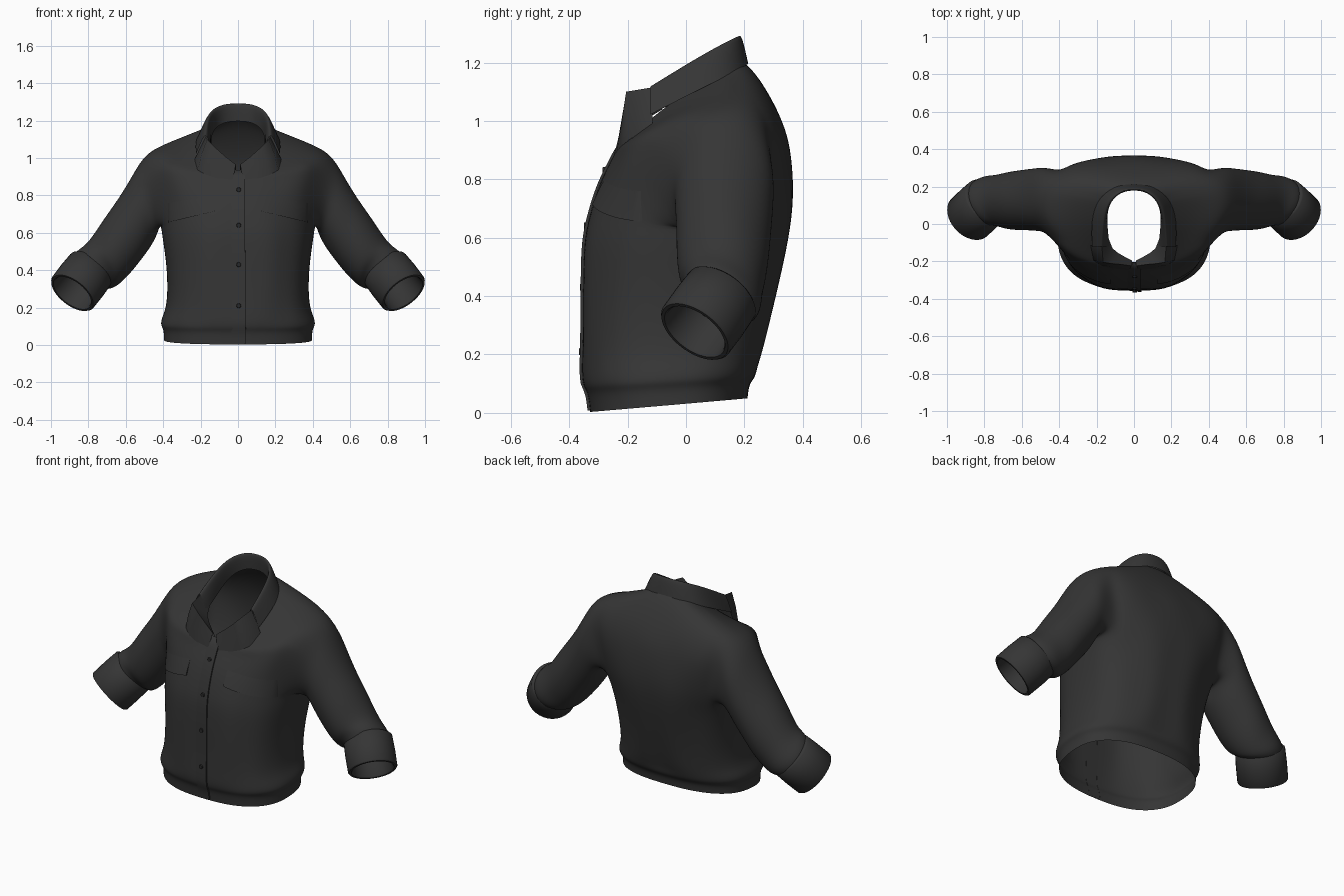
import bpy, bmesh, math
from mathutils import Vector, noise
from mathutils.bvhtree import BVHTree

if "Cube" in bpy.data.objects:
    bpy.data.objects.remove(bpy.data.objects["Cube"])


def material(name, value):
    m = bpy.data.materials.new(name)
    m.diffuse_color = (value, value, value, 1)
    m.use_nodes = True
    m.node_tree.nodes["Principled BSDF"].inputs["Base Color"].default_value = m.diffuse_color
    return m


CLOTH = material("charcoal cloth", 0.036)
BUTTON = material("dark button", 0.022)


def finish(name, bm, mat=CLOTH, mirror=False, subsurf=0):
    bmesh.ops.recalc_face_normals(bm, faces=bm.faces)
    me = bpy.data.meshes.new(name)
    bm.to_mesh(me)
    bm.free()
    me.materials.append(mat)
    ob = bpy.data.objects.new(name, me)
    bpy.context.collection.objects.link(ob)
    for p in me.polygons:
        p.use_smooth = True
    if mirror:
        mod = ob.modifiers.new("mirror", 'MIRROR')
        mod.merge_threshold = 0.002
    if subsurf:
        mod = ob.modifiers.new("smooth", 'SUBSURF')
        mod.levels = mod.render_levels = subsurf
        mod.boundary_smooth = 'PRESERVE_CORNERS'
    return ob


def sharpen(ob, degrees):
    bpy.ops.object.select_all(action='DESELECT')
    bpy.context.view_layer.objects.active = ob
    ob.select_set(True)
    bpy.ops.object.shade_smooth_by_angle(angle=math.radians(degrees))


def face_front(ob):
    if sum(p.normal.y * p.area for p in ob.data.polygons) > 0:
        ob.data.flip_normals()
    return ob


def skin(bm, rows, closed=False):
    """Quads between neighbouring rows of vertices."""
    for a, b in zip(rows, rows[1:]):
        n = len(a)
        for i in range(n if closed else n - 1):
            j = (i + 1) % n
            bm.faces.new((a[i], a[j], b[j], b[i]))


def sheet(name, rows, **kw):
    bm = bmesh.new()
    skin(bm, [[bm.verts.new(p) for p in r] for r in rows])
    return finish(name, bm, **kw)


# Torso rings: half width, front y, back y, centre y, z at front, side, back
TORSO = [
    (.398, -.330, .212, -.05, .003, .027, .050),
    (.398, -.337, .217, -.05, .070, .085, .100),
    (.416, -.353, .240, -.05, .088, .105, .122),
    (.410, -.356, .245, -.04, .130, .145, .160),
    (.384, -.358, .260, -.03, .200, .200, .210),
    (.377, -.361, .287, -.02, .320, .320, .320),
    (.387, -.361, .322, .00, .460, .460, .460),
    (.405, -.356, .347, .03, .590, .570, .580),
    (.415, -.337, .361, .07, .670, .660, .680),
    (.430, -.312, .366, .10, .750, .755, .770),
    (.455, -.282, .362, .12, .820, .855, .860),
    (.475, -.254, .347, .13, .870, .955, .950),
    (.460, -.240, .313, .13, .900, 1.048, 1.040),
    (.330, -.228, .268, .13, .915, 1.098, 1.120),
    (.215, -.217, .232, .12, .925, 1.138, 1.170),
    (.165, -.206, .200, .10, .935, 1.150, 1.200),
]
# Sleeve rings: outer x z, inner x z, centre y, half depth, twist towards cuff
SLEEVE = [
    (.518, 1.000, .434, .600, .135, .177, 0),
    (.570, .905, .467, .530, .130, .173, .0),
    (.636, .785, .525, .440, .124, .160, .2),
    (.714, .675, .580, .375, .122, .150, .4),
    (.780, .582, .630, .332, .120, .143, .6),
    (.828, .532, .665, .308, .122, .140, .8),
    (.878, .495, .685, .312, .118, .126, 1),
    (.900, .440, .730, .310, .100, .108, 1),
]
SIDE, REACH, LOW, HIGH = 8, 3, 8, 12  # armhole position in the torso grid


def folds(p, amount):
    return amount * noise.noise(Vector((p.x * 7, p.y * 4, p.z * 2.5 + 3)))


def torso_point(r, col):
    hx, yf, yb, c, zf, zs, zb = TORSO[r]
    a = math.radians(-90 + col * 180 / 16)
    s, co = math.sin(a), max(0, math.cos(a))
    half = (yb - c) if s > 0 else (c - yf)
    slope = .8 if r < 4 else 2 if r < 12 else 1.4 if r == 12 else 1
    z = zs + ((zb if s > 0 else zf) - zs) * abs(s) ** slope
    x = 0 if col in (0, 16) else hx * co ** .8
    power = .66 if s > 0 and 8 <= r <= 12 else .8
    p = Vector((x, c + math.copysign(abs(s) ** power, s) * half, z))
    if .13 < p.z < 1.0 and r < 12:
        p.y += folds(p, .02) * s
    return p


# Torso and sleeve as one cloth surface, mirrored
bm = bmesh.new()
grid = [[bm.verts.new(torso_point(r, c)) for c in range(17)] for r in range(len(TORSO))]
for r in range(len(grid) - 1):
    for c in range(16):
        if LOW <= r < HIGH and SIDE - REACH <= c < SIDE + REACH:
            continue
        bm.faces.new((grid[r][c], grid[r][c + 1], grid[r + 1][c + 1], grid[r + 1][c]))
first, last = SIDE - REACH, SIDE + REACH
loop = [grid[LOW][c] for c in range(first, last)]
loop += [grid[r][last] for r in range(LOW, HIGH)]
loop += [grid[HIGH][c] for c in range(last, first, -1)]
loop += [grid[r][first] for r in range(HIGH, LOW, -1)]
rings = [loop]
for k, (ox, oz, ix, iz, yc, yr, t) in enumerate(SLEEVE):
    mid = Vector(((ox + ix) / 2, yc, (oz + iz) / 2))
    up = Vector(((ox - ix) / 2, 0, (oz - iz) / 2))
    side = Vector((.35 * t, 1, -.45 * t)) * yr
    ring = []
    for i in range(len(loop)):
        a = math.radians(-90 + (i - REACH) * 360 / len(loop))
        p = mid + up * math.sin(a) + side * math.cos(a)
        if k < 6:
            p += (p - mid) * folds(p, .10)
        ring.append(bm.verts.new(p))
    rings.append(ring)
skin(bm, rings, closed=True)
shirt = finish("shirt_body_and_sleeves", bm, mirror=True, subsurf=2)

# Rolled cuffs
AXIS = Vector((.53, -.50, -.68)).normalized()
END = Vector((.886, .03, .278))
U = Vector((.80, 0, .62)).normalized()
V = AXIS.cross(U).normalized()
PROFILE = [(-.19, .112), (-.19, .128), (-.182, .136), (-.10, .139), (-.008, .138),
           (0, .132), (0, .120), (-.008, .114), (-.17, .106)]
bm = bmesh.new()
rings = []
for d, rad in PROFILE:
    rings.append([bm.verts.new(END + AXIS * d + rad * (
        U * math.cos(i * math.tau / 36) + V * math.sin(i * math.tau / 36))) for i in range(36)])
skin(bm, rings, closed=True)
sharpen(finish("rolled_cuffs", bm, mirror=True), 50)

# Folded collar: inner stand, fold, outer fall
stand = [(0, .188, 1.20), (.09, .168, 1.19), (.140, .10, 1.14), (.145, 0, 1.07), (.130, -.12, 1.03)]
fold_in = [(0, .180, 1.295), (.072, .168, 1.29), (.13, .112, 1.262), (.155, .025, 1.212), (.165, -.12, 1.12)]
fold_out = [(0, .195, 1.30), (.085, .182, 1.296), (.146, .122, 1.268), (.172, .03, 1.218), (.182, -.122, 1.125)]
fall = [(0, .218, 1.20), (.112, .203, 1.188), (.195, .135, 1.152), (.230, .02, 1.095), (.224, -.122, 1.022)]
sheet("collar", [stand, fold_in, fold_out, fall], mirror=True, subsurf=2)

# Open lapels: facing inside the neck, turned edge, and front running down to the chest
inner = [(.135, -.08, 1.04), (.115, -.13, 1.01), (.085, -.155, .985), (.05, -.175, .955), (.010, -.195, .92)]
edge = [(.172, -.115, 1.115), (.165, -.205, 1.10), (.12, -.212, 1.055), (.07, -.216, 1.01), (.012, -.224, .965)]
middle = [(.205, -.115, 1.05), (.195, -.200, 1.02), (.15, -.222, .985), (.095, -.231, .945), (.02, -.237, .92)]
outer = [(.235, -.115, .985), (.215, -.195, .935), (.17, -.225, .91), (.11, -.238, .89), (.03, -.248, .875)]
sharpen(sheet("lapel_facings", [inner, edge], mirror=True), 60)
sharpen(face_front(sheet("lapel_fronts", [edge, middle, outer], mirror=True)), 80)

# Surface lookup on the finished cloth for applied details
bpy.context.view_layer.update()
tree = BVHTree.FromObject(shirt, bpy.context.evaluated_depsgraph_get())


def front_y(x, z):
    hit = tree.ray_cast(Vector((x, -2, z)), Vector((0, 1, 0)))[0]
    return hit.y if hit else -.2


def patch(name, corners, nx, nz, lift):
    """Cloth layer following the shirt; corners are x z pairs in order around.
    lift(u, v) gives the height, with a short hem turned into the shirt."""
    a, b, c, d = [Vector(p) for p in corners]
    us = [0, .001] + [i / nx for i in range(1, nx)] + [.999, 1]
    vs = [0, .001] + [j / nz for j in range(1, nz)] + [.999, 1]
    rows = []
    for v in vs:
        row = []
        for u in us:
            q = a.lerp(b, u).lerp(d.lerp(c, u), v)
            height = -.001 if u in (0, 1) or v in (0, 1) else lift(u, v)
            row.append((q.x, front_y(q.x, q.y) - height, q.y))
        rows.append(row)
    sharpen(face_front(sheet(name, rows)), 40)


# Button placket, raised at one edge, and pocket flaps, raised at the lower edge
patch("button_placket", [(-.035, .008), (.042, .008), (.036, .93), (-.035, .93)], 6, 40,
      lambda u, v: .009 * u)
for s, side in ((-1, "right"), (1, "left")):
    patch(side + "_pocket_flap", [(s * .125, .715), (s * .375, .655), (s * .375, .76), (s * .125, .80)], 16, 6,
          lambda u, v: .009 * (1 - v))

# Buttons
for n, z in enumerate((.21, .43, .64, .83)):
    bm = bmesh.new()
    bmesh.ops.create_cone(bm, cap_ends=True, segments=16, radius1=.013, radius2=.011, depth=.008)
    ob = finish("button_%d" % (n + 1), bm, mat=BUTTON)
    for p in ob.data.polygons:
        p.use_smooth = len(p.vertices) == 4
    ob.location = (.004, front_y(.004, z) - .008, z)
    ob.rotation_euler = (math.radians(90), 0, 0)
